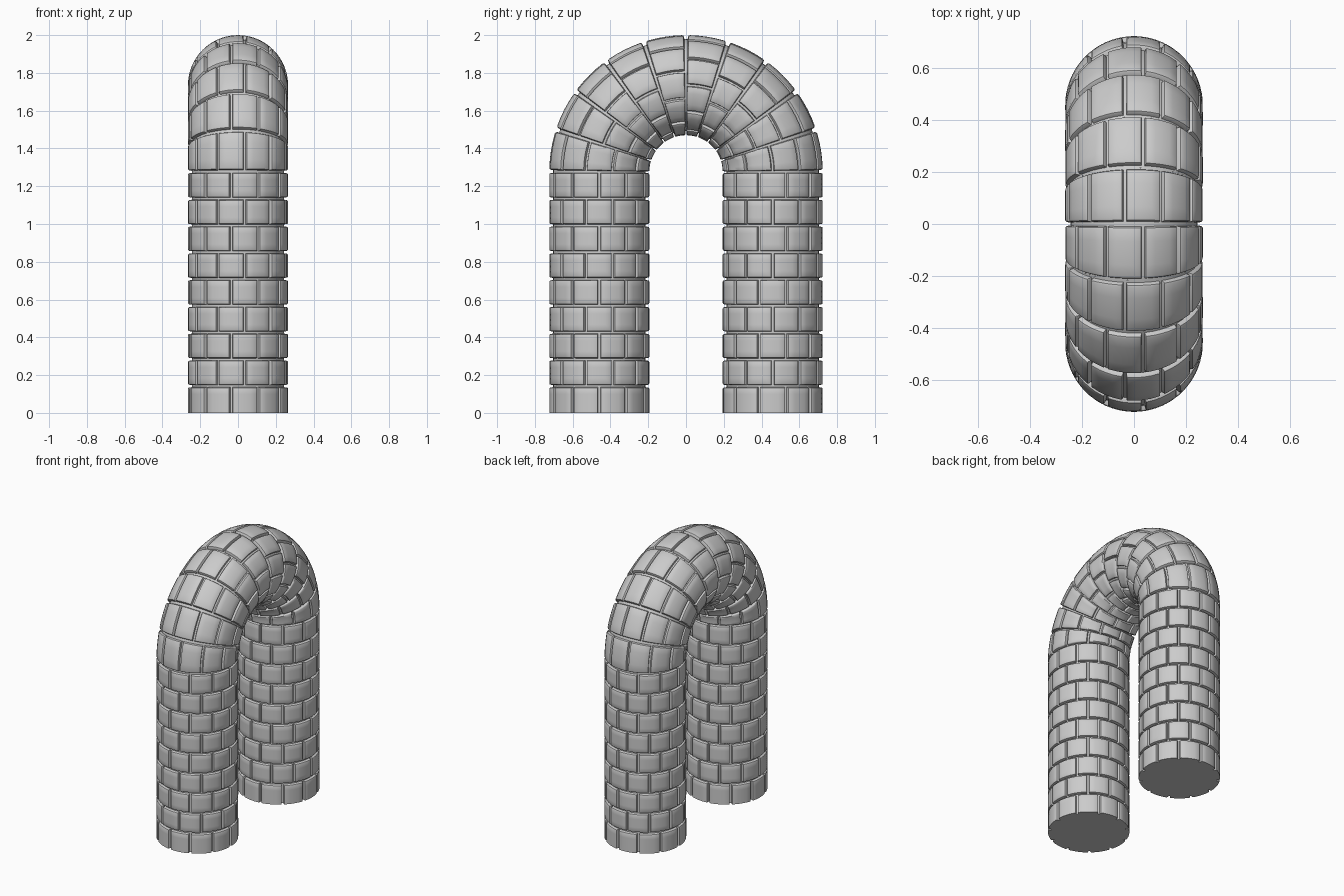
import bpy, bmesh
from math import pi, sin, cos

if "Cube" in bpy.data.objects:
    bpy.data.objects.remove(bpy.data.objects["Cube"])

R_ARCH = 0.459          # radius of the arch centre line
R_OUT, R_JOINT = 0.265, 0.244   # brick face radius, mortar joint radius
SPRING = 1.276          # height where the arch starts
LEG_ROWS, ARCH_ROWS, BRICKS = 9, 10, 11
TOTAL = 2 * LEG_ROWS + ARCH_ROWS

# Brick profile: position across the cell and relief (0 = joint, 1 = face)
POS = [0, .04, .05, .065, .1, .3, .5, .7, .9, .935, .95, .96, 1]
LEVEL = [0, 0, .6, .87, 1, 1, 1, 1, 1, .87, .6, 0, 0]


def path(t):
    """Centre (y, z) and outward direction (y, z) at row position t."""
    h = SPRING / LEG_ROWS
    if t <= LEG_ROWS:
        return (-R_ARCH, t * h), (-1, 0)
    if t >= LEG_ROWS + ARCH_ROWS:
        return (R_ARCH, (TOTAL - t) * h), (1, 0)
    a = pi * (t - LEG_ROWS) / ARCH_ROWS
    n = (-cos(a), sin(a))
    return (R_ARCH * n[0], SPRING + R_ARCH * n[1]), n


def point(t, ang, r):
    c, n = path(t)
    s = r * sin(ang)
    return (r * cos(ang), c[0] + n[0] * s, c[1] + n[1] * s)


def brick(bm, row, k):
    step = 2 * pi / BRICKS
    start = pi + (k - 0.5 + 0.5 * (row % 2)) * step
    lev_t = list(LEVEL)
    # the ground rows run flush to their foot
    if row == 0:
        lev_t[:5] = [1] * 5
    if row == TOTAL - 1:
        lev_t[-5:] = [1] * 5
    grid = []
    for u, lu in zip(POS, LEVEL):
        grid.append([bm.verts.new(point(row + v, start + u * step,
                     R_JOINT + (R_OUT - R_JOINT) * min(lu, lv)))
                     for v, lv in zip(POS, lev_t)])
    for i in range(len(POS) - 1):
        for j in range(len(POS) - 1):
            bm.faces.new((grid[i][j], grid[i][j + 1],
                          grid[i + 1][j + 1], grid[i + 1][j]))


def build(name, first, count):
    bm = bmesh.new()
    for row in range(first, first + count):
        for k in range(BRICKS):
            brick(bm, row, k)
    bmesh.ops.remove_doubles(bm, verts=bm.verts, dist=1e-5)
    # flat foot closing the leg on the ground
    foot = [e for e in bm.edges if e.is_boundary
            and all(abs(v.co.z) < 1e-4 for v in e.verts)]
    if foot:
        bmesh.ops.holes_fill(bm, edges=foot, sides=0)
    me = bpy.data.meshes.new(name)
    bm.to_mesh(me)
    bm.free()
    ob = bpy.data.objects.new(name, me)
    bpy.context.collection.objects.link(ob)
    bpy.ops.object.select_all(action='DESELECT')
    ob.select_set(True)
    bpy.context.view_layer.objects.active = ob
    bpy.ops.object.shade_smooth_by_angle(angle=0.7)


# Two straight brick legs joined by a half-round arch
build("front_leg", 0, LEG_ROWS)
build("arch", LEG_ROWS, ARCH_ROWS)
build("back_leg", LEG_ROWS + ARCH_ROWS, LEG_ROWS)
